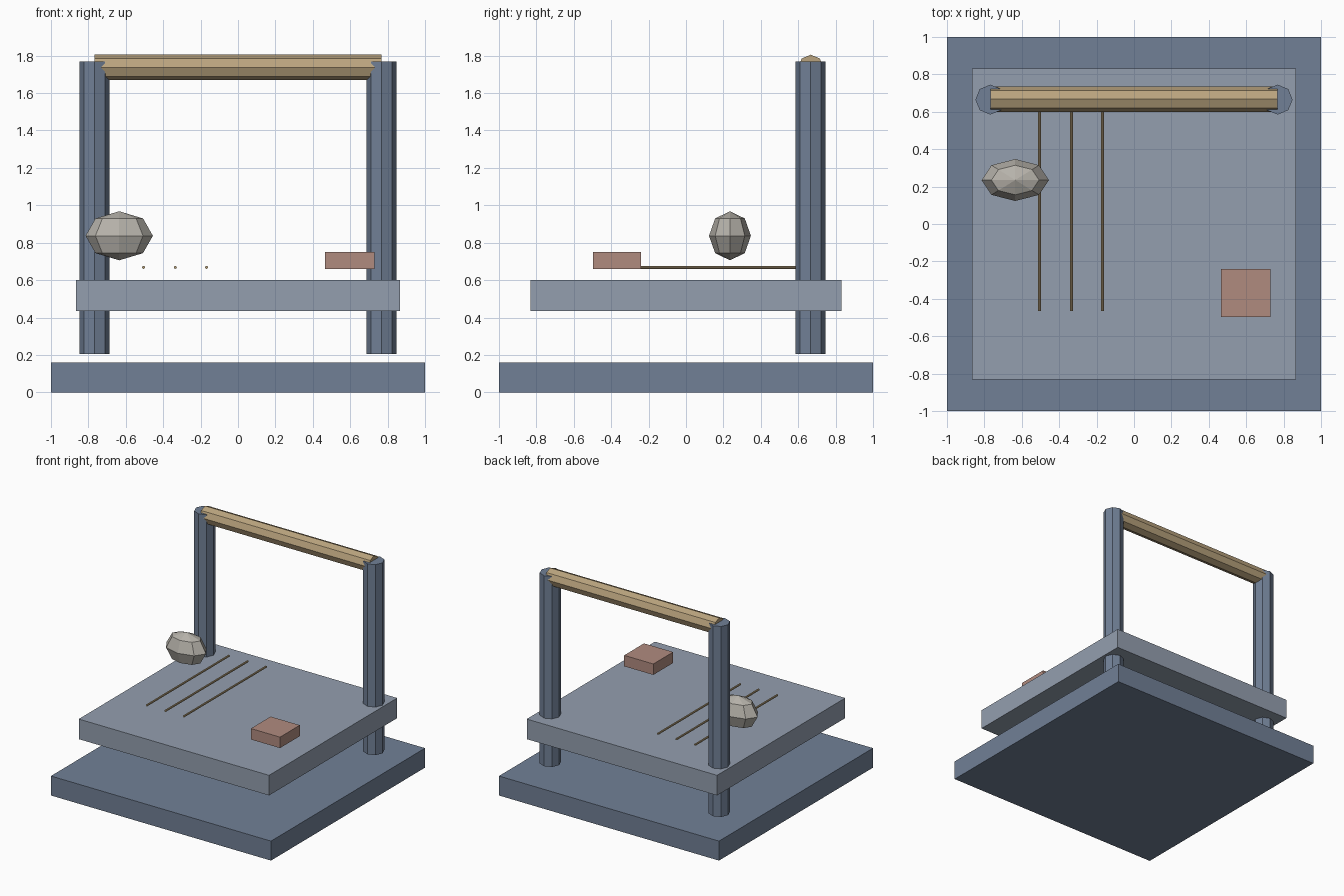
import bpy, math

if "Cube" in bpy.data.objects:
    bpy.data.objects.remove(bpy.data.objects["Cube"])


def material(name, r, g, b):
    # sRGB 0-255 to linear
    lin = [((c / 255 + 0.055) / 1.055) ** 2.4 for c in (r, g, b)]
    m = bpy.data.materials.new(name)
    m.diffuse_color = (*lin, 1)
    m.use_nodes = True
    m.node_tree.nodes["Principled BSDF"].inputs["Base Color"].default_value = m.diffuse_color
    return m


slate = material("slate_blue", 113, 128, 150)
pale = material("pale_slate", 148, 159, 175)
tan = material("tan", 186, 164, 126)
clay = material("clay_pink", 176, 139, 127)
stone = material("warm_grey", 182, 178, 170)


def finish(name, mat):
    ob = bpy.context.object
    ob.name = ob.data.name = name
    ob.data.materials.append(mat)
    return ob


def box(name, mat, lo, hi):
    mid = [(a + b) / 2 for a, b in zip(lo, hi)]
    bpy.ops.mesh.primitive_cube_add(size=1, location=mid)
    ob = finish(name, mat)
    ob.scale = [b - a for a, b in zip(lo, hi)]
    return ob


def rod(name, mat, radius, length, loc, rot=(0, 0, 0)):
    bpy.ops.mesh.primitive_cylinder_add(vertices=8, radius=radius, depth=length,
                                        location=loc, rotation=rot)
    return finish(name, mat)


# Ground slab and raised bed
box("base", slate, (-1, -1, 0), (1, 1, 0.16))
box("bed", pale, (-0.865, -0.832, 0.435), (0.865, 0.832, 0.60))

# Gantry: two octagonal posts and a cross beam
for side, x in (("left", -0.768), ("right", 0.768)):
    rod(side + "_post", slate, 0.08, 1.565, (x, 0.665, 0.9875))
rod("cross_beam", tan, 0.068, 1.536, (0, 0.667, 1.737), (0, math.pi / 2, 0))

# Thin rods above the bed
for i, x in enumerate((-0.505, -0.335, -0.168)):
    rod(f"thin_rod_{i + 1}", tan, 0.008, 1.07, (x, 0.07, 0.668), (math.pi / 2, 0, 0))

# Small block
box("block", clay, (0.465, -0.497, 0.66), (0.73, -0.24, 0.75))

# Faceted oval weight
bpy.ops.mesh.primitive_uv_sphere_add(segments=8, ring_count=4, radius=1,
                                     location=(-0.635, 0.235, 0.837))
finish("oval_weight", stone).scale = (0.18, 0.112, 0.131)
